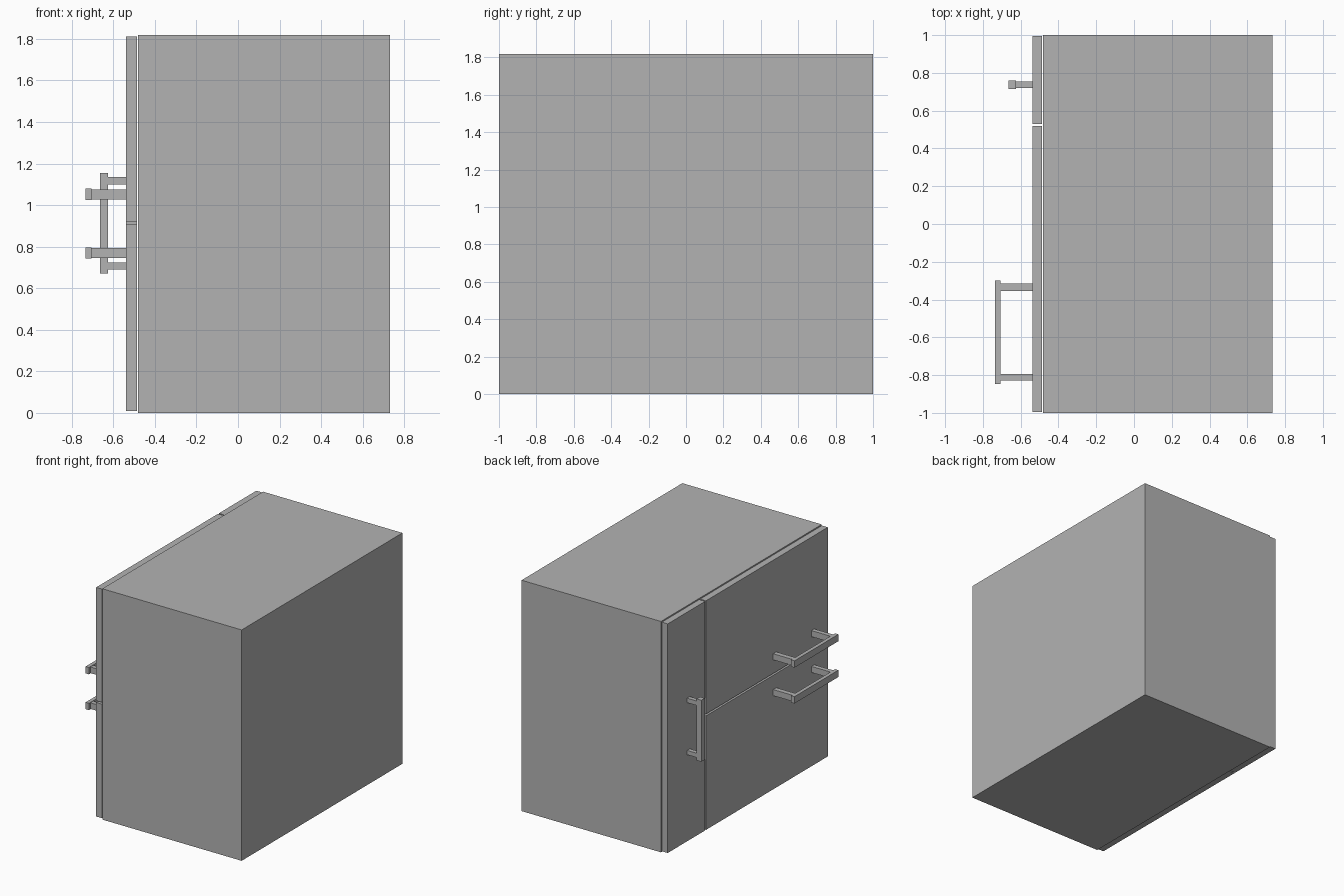
import bpy
import bmesh
from mathutils import Vector

default = bpy.data.objects.get("Cube")
if default:
    bpy.data.objects.remove(default, do_unlink=True)

# One plain finish for the whole cabinet
grey = bpy.data.materials.new("plain grey")
grey.use_nodes = True
colour = (0.45, 0.45, 0.45, 1)
grey.diffuse_color = colour
grey.node_tree.nodes["Principled BSDF"].inputs["Base Color"].default_value = colour


def build(name, boxes):
    """Make one object from boxes given as (x range, y range, z range)."""
    bm = bmesh.new()
    for ranges in boxes:
        low, high = (Vector(corner) for corner in zip(*ranges))
        verts = bmesh.ops.create_cube(bm, size=1)["verts"]
        bmesh.ops.scale(bm, vec=high - low, verts=verts)
        bmesh.ops.translate(bm, vec=(low + high) / 2, verts=verts)
    mesh = bpy.data.meshes.new(name)
    bm.to_mesh(mesh)
    bm.free()
    mesh.materials.append(grey)
    obj = bpy.data.objects.new(name, mesh)
    bpy.context.collection.objects.link(obj)
    return obj


# Carcass
build("cabinet_body", [((-0.482, 0.732), (-1, 1), (0, 1.818))])

# Door and drawer fronts, separated by thin gaps
front = (-0.538, -0.487)
face = front[0]
bottom, top = 0.008, 1.812
drawer_y = (-0.996, 0.52)
build("narrow_door", [(front, (0.53, 0.996), (bottom, top))])
build("lower_drawer_front", [(front, drawer_y, (bottom, 0.906))])
build("upper_drawer_front", [(front, drawer_y, (0.92, top))])

# Upright door handle: bar on two posts
post_x = (-0.627, face)
post_y = (0.721, 0.755)
build("door_handle", [
    ((-0.665, -0.625), (0.716, 0.759), (0.67, 1.154)),
    (post_x, post_y, (0.69, 0.724)),
    (post_x, post_y, (1.1, 1.135)),
])

# Level drawer handles
for name, z in (("lower_drawer_handle", 0.77), ("upper_drawer_handle", 1.052)):
    post_x = (-0.708, face)
    post_z = (z - 0.024, z + 0.024)
    build(name, [
        ((-0.735, -0.706), (-0.846, -0.3), (z - 0.027, z + 0.027)),
        (post_x, (-0.828, -0.793), post_z),
        (post_x, (-0.355, -0.316), post_z),
    ])
